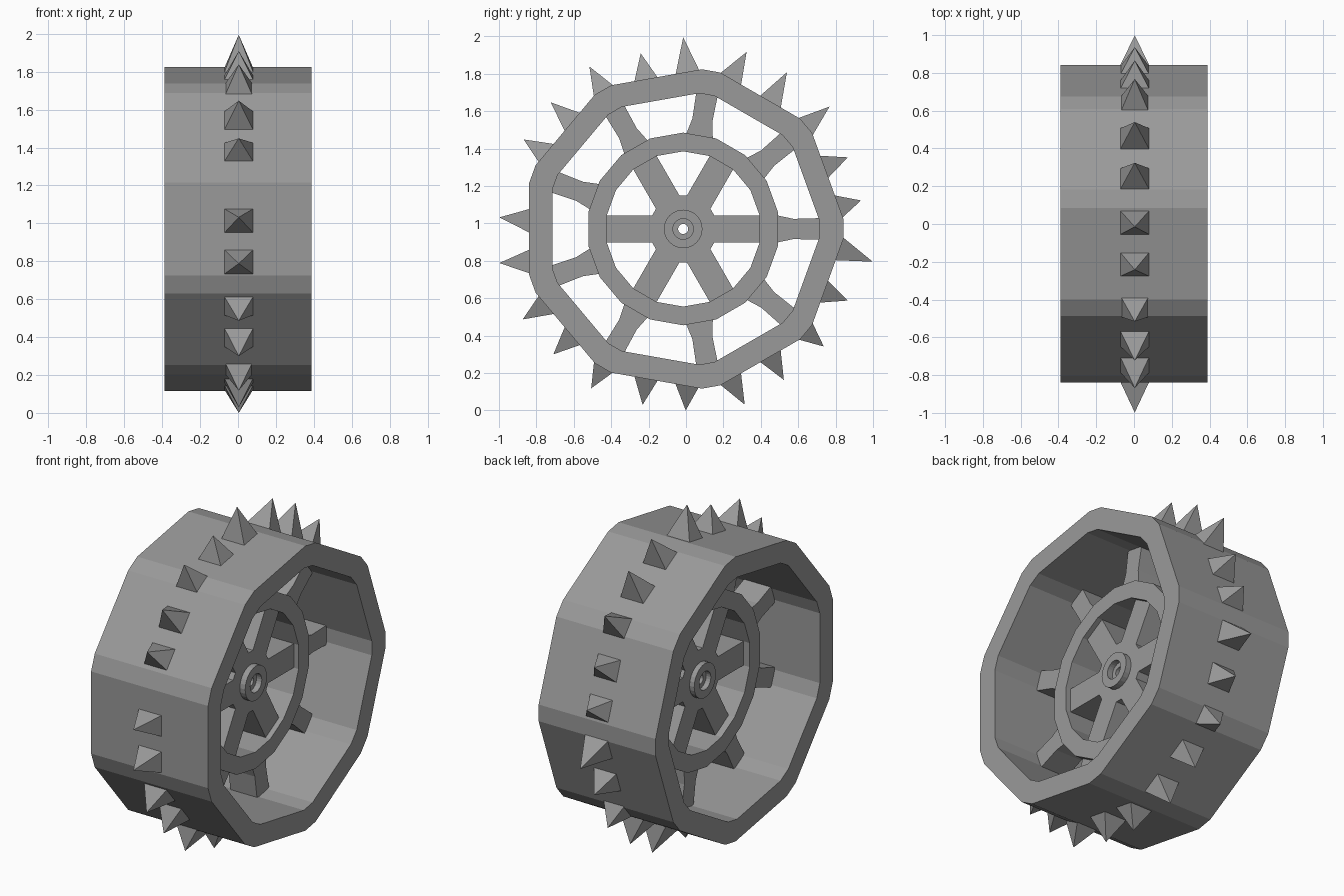
import bpy
from math import cos, sin, tan, radians, degrees, hypot, atan2

if "Cube" in bpy.data.objects:
    bpy.data.objects.remove(bpy.data.objects["Cube"])

CY, CZ = -0.015, 0.97   # wheel axle position

grey = bpy.data.materials.new("dark_grey")
grey.diffuse_color = (0.32, 0.32, 0.32, 1)
grey.use_nodes = True
grey.node_tree.nodes["Principled BSDF"].inputs["Base Color"].default_value = grey.diffuse_color


def pol(r, deg):
    return (r * cos(radians(deg)), r * sin(radians(deg)))


def mesh_object(name, verts, faces):
    """Wheel-plane coordinates (u, v, depth) become world (depth, u, v)."""
    me = bpy.data.meshes.new(name)
    me.from_pydata([(d, u + CY, v + CZ) for u, v, d in verts], [], faces)
    me.update()
    me.materials.append(grey)
    ob = bpy.data.objects.new(name, me)
    bpy.context.collection.objects.link(ob)
    return ob


def ring(name, outer, inner, half, shift=0.0):
    """Tube between two loops with equal point counts, capped on both sides."""
    n = len(outer)
    verts = [(u, v, d + shift) for loop, d in
             ((outer, half), (inner, half), (inner, -half), (outer, -half)) for u, v in loop]
    faces = []
    for k in range(4):
        a, b = k * n, (k + 1) % 4 * n
        for i in range(n):
            j = (i + 1) % n
            faces.append((b + i, b + j, a + j, a + i))
    return mesh_object(name, verts, faces)


def circle(r, n, start=0):
    return [pol(r, start + 360 * i / n) for i in range(n)]


def bevelled_nonagon(s):
    r, d = hypot(0.858, 0.05) * s, degrees(atan2(0.05, 0.858))
    return [pol(r, 40 * k + e) for k in range(9) for e in (-d, d)]


# Wide outer rim and inner ring
ring("outer_rim", bevelled_nonagon(1), bevelled_nonagon(0.85), 0.388)
ring("inner_ring", circle(0.515, 18, 10), circle(0.415, 18, 10), 0.126)

# Nine flared outer spokes: (radius, half width)
sections = [(0.49, 0.075), (0.59, 0.054), (0.735, 0.058)]
D = 0.088
for k in range(9):
    c, s = pol(1, 40 * k)
    verts, faces = [], []
    for r, w in sections:
        for a, b in ((-w, -D), (w, -D), (w, D), (-w, D)):
            verts.append((r * c - a * s, r * s + a * c, b))
    for q in range(len(sections) - 1):
        for i in range(4):
            j = (i + 1) % 4
            faces.append((4 * q + i, 4 * q + j, 4 * q + 4 + j, 4 * q + 4 + i))
    e = 4 * (len(sections) - 1)
    faces += [(3, 2, 1, 0), (e, e + 1, e + 2, e + 3)]
    mesh_object(f"outer_spoke_{k + 1}", verts, faces)

# Six-armed hub plate with axle hole: each outline point is paired with a hole point
outline = []
W, A = 0.072, 0.18
root = (A - W * 0.5) / cos(radians(30))
for k in range(6):
    c, s = pol(1, 60 * k)
    for u, v in ((root, -W), (0.412, -W), (0.412, W), (root, W)):
        outline.append((u * c - v * s, u * s + v * c))
hole = [(0.027 * u / hypot(u, v), 0.027 * v / hypot(u, v)) for u, v in outline]
ring("hub_plate", outline, hole, 0.09, 0.005)

# Raised hub collar
ring("hub_collar", circle(0.103, 24), circle(0.055, 24), 0.123, 0.007)

# Tread spikes: (base angle, tip angle, tip radius)
spikes = [
    (88.4, 90, 1.025), (72.5, 70.3, 1.005), (55.5, 56.5, 1.005), (39.9, 39.9, 1.02),
    (23.8, 23.5, 0.96), (8.2, 9.1, 0.963), (-7.2, -9.8, 1.028), (-24, -23.5, 0.96),
    (-39.9, -39.9, 0.98), (-55.5, -56.3, 0.97), (-72.5, -70.7, 0.995), (-88.6, -89.2, 0.97),
    (-104, -103, 0.965), (-120, -120, 0.984), (-136, -136, 0.965), (-151, -150.6, 0.985),
    (-168, -169.5, 1.0), (177, 176.4, 0.985), (151, 150.7, 0.978), (136, 136.3, 0.98),
    (120, 120, 1.003), (104, 103.6, 0.966),
]
for i, (base, tip, r) in enumerate(spikes):
    # Base lies along the rim facet it stands on
    n = 20 + 40 * round((base - 20) / 40)
    h = 0.815
    if abs(base - n) > 16:
        n, h = base, 0.835
    c, s = pol(1, n)
    t = h * tan(radians(base - n))
    verts = []
    for a, d in ((-1, -1), (1, -1), (1, 1), (-1, 1)):
        w = t + a * 0.066
        verts.append((h * c - w * s, h * s + w * c, d * 0.079 + 0.004))
    verts.append((*pol(r, tip), 0.004))
    mesh_object(f"tread_spike_{i + 1}", verts,
                [(3, 2, 1, 0), (0, 1, 4), (1, 2, 4), (2, 3, 4), (3, 0, 4)])
